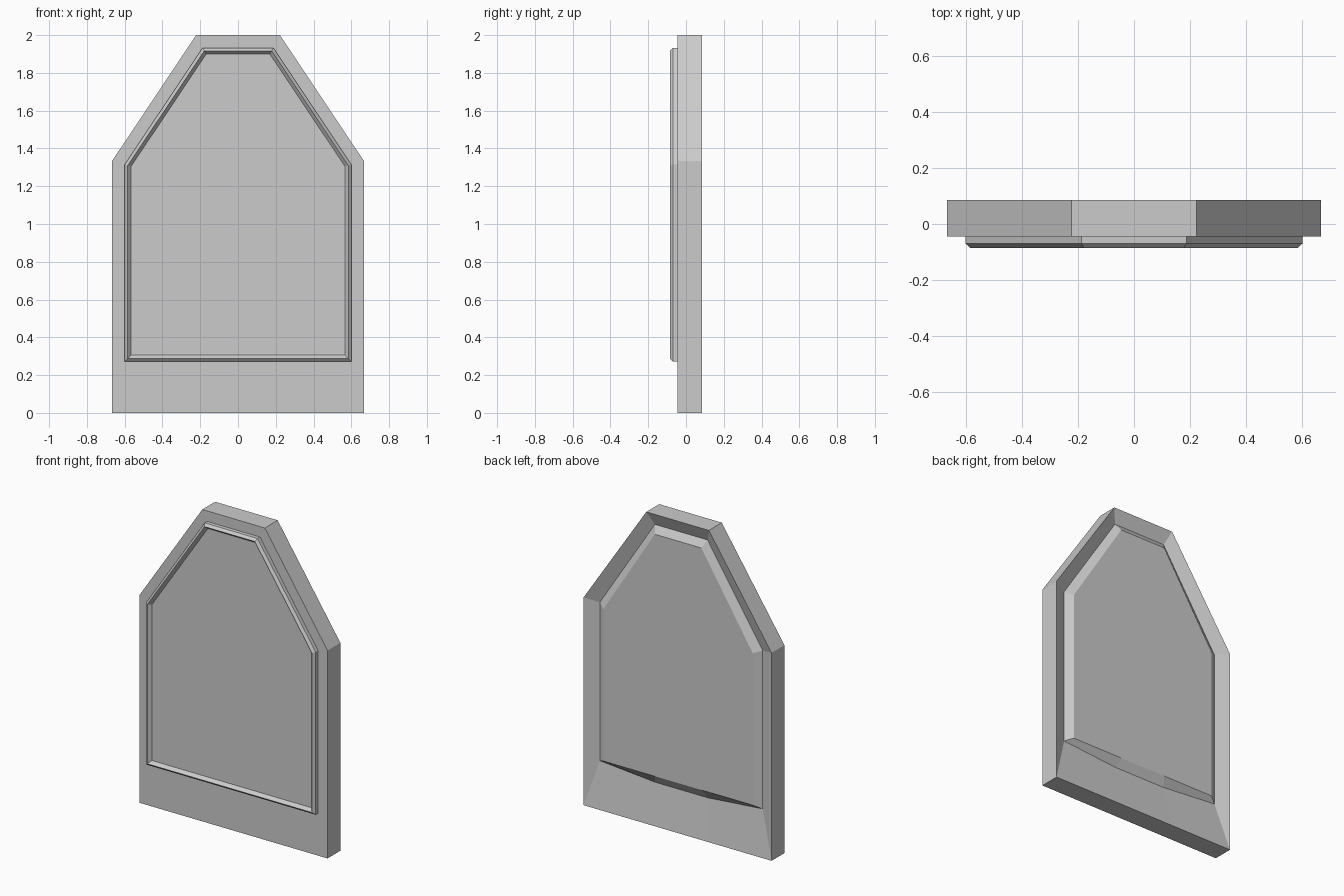
import bpy
import bmesh

if "Cube" in bpy.data.objects:
    bpy.data.objects.remove(bpy.data.objects["Cube"])


def outline(half, base, shoulder, top_half, top, base_mid=None):
    """Coffin-topped outline; the bottom edge is split in three."""
    mid = base if base_mid is None else base_mid
    right = [(top_half, mid), (half, base), (half, shoulder), (top_half, top)]
    return right + [(-x, z) for x, z in reversed(right)]


def loft(name, rings):
    """Bridge outlines placed at successive y depths and cap both ends."""
    bm = bmesh.new()
    loops = [[bm.verts.new((x, y, z)) for x, z in pts] for y, pts in rings]
    n = len(loops[0])
    for a, b in zip(loops, loops[1:]):
        for i in range(n):
            j = (i + 1) % n
            bm.faces.new((a[i], a[j], b[j], b[i]))
    bm.faces.new(loops[0])
    bm.faces.new(loops[-1])
    bmesh.ops.recalc_face_normals(bm, faces=bm.faces)
    mesh = bpy.data.meshes.new(name)
    bm.to_mesh(mesh)
    bm.free()
    obj = bpy.data.objects.new(name, mesh)
    bpy.context.collection.objects.link(obj)
    return obj


slab = outline(0.667, 0.0, 1.333, 0.222, 2.0)
trim = outline(0.60, 0.272, 1.315, 0.187, 1.933)

loft("panelled_slab", [
    # front panel, sunk inside a chamfered raised trim
    (-0.065, outline(0.566, 0.306, 1.305, 0.168, 1.90)),
    (-0.085, outline(0.584, 0.288, 1.31, 0.178, 1.917)),
    (-0.070, trim),
    (-0.045, trim),
    # slab edges
    (-0.045, slab),
    (0.085, slab),
    # back: border slopes into a groove, then rises to the rear panel
    (0.048, outline(0.578, 0.295, 1.31, 0.187, 1.915, 0.262)),
    (0.080, outline(0.530, 0.318, 1.292, 0.165, 1.87)),
])
